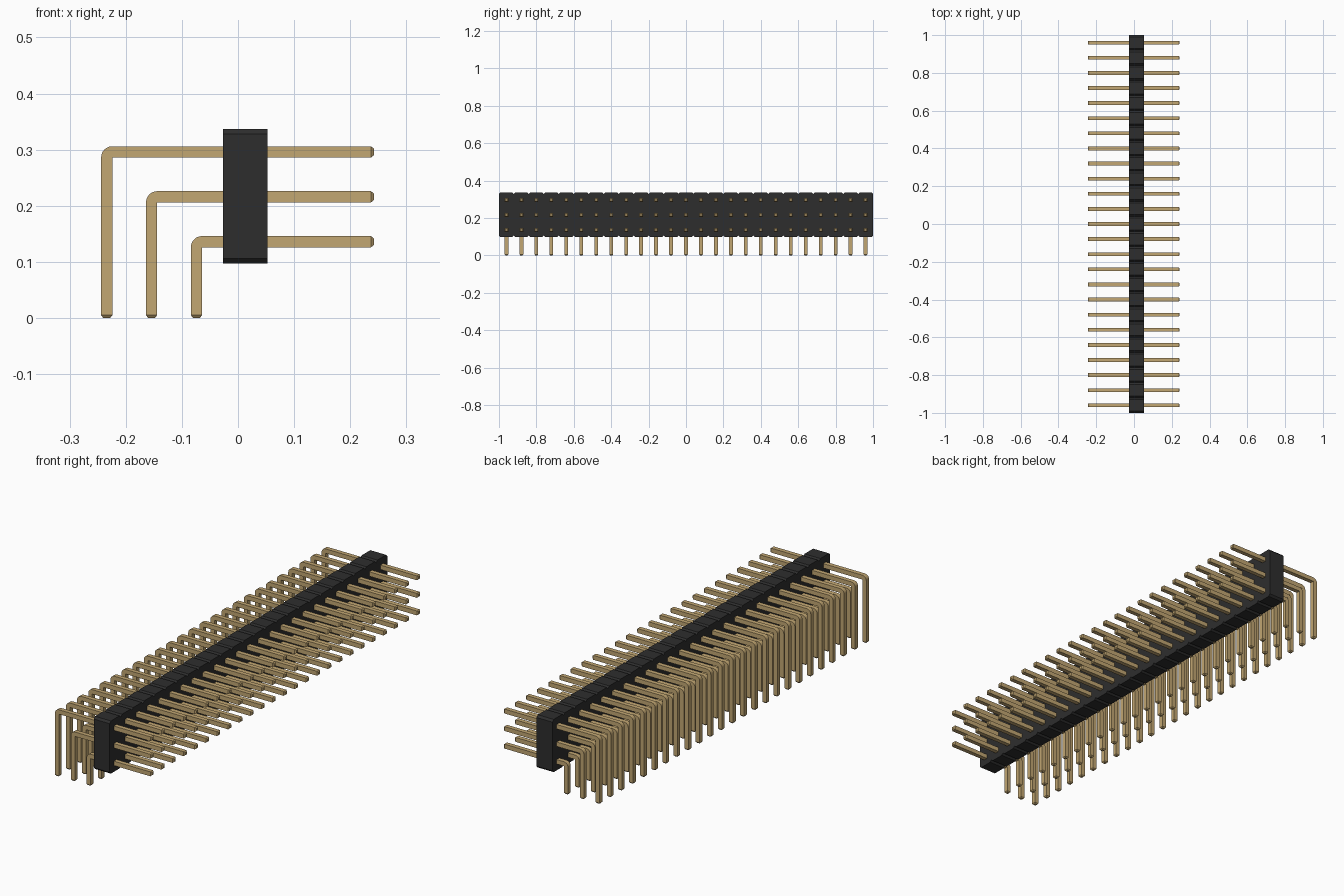
import bpy, bmesh, math
from mathutils import Vector

if "Cube" in bpy.data.objects:
    bpy.data.objects.remove(bpy.data.objects["Cube"])

COUNT, PITCH = 25, 0.08
HALF = 0.01                       # half thickness of a pin
BODY_X = (-0.027, 0.053)
BODY_Z = (0.097, 0.337)
CHAMFER = 0.009
TIP = 0.005                       # length of the tapered pin ends
X_END = 0.242


def material(name, rgb):
    m = bpy.data.materials.new(name)
    m.use_nodes = True
    m.diffuse_color = (*rgb, 1)
    m.node_tree.nodes["Principled BSDF"].inputs["Base Color"].default_value = (*rgb, 1)
    return m


black = material("black plastic", (0.027, 0.027, 0.027))
gold = material("gold pin", (0.54, 0.385, 0.17))


def prism(points, offset):
    """Closed outline extruded along an offset."""
    bm = bmesh.new()
    face = bm.faces.new([bm.verts.new(p) for p in points])
    ext = bmesh.ops.extrude_face_region(bm, geom=[face], use_keep_orig=True)
    verts = [g for g in ext["geom"] if isinstance(g, bmesh.types.BMVert)]
    bmesh.ops.translate(bm, verts=verts, vec=offset)
    bmesh.ops.recalc_face_normals(bm, faces=bm.faces)
    return bm


def finish(bm, name, mat):
    mesh = bpy.data.meshes.new(name)
    bm.to_mesh(mesh)
    bm.free()
    mesh.materials.append(mat)
    obj = bpy.data.objects.new(name, mesh)
    bpy.context.collection.objects.link(obj)
    return obj


# Housing: long block with a V notch between neighbouring pin positions
bottom, top = [], []
for i in range(COUNT):
    y0 = (i - COUNT / 2) * PITCH
    y1 = y0 + PITCH
    for edge, z, s in ((bottom, BODY_Z[0], 1), (top, BODY_Z[1], -1)):
        edge += [(y0, z + s * CHAMFER), (y0 + CHAMFER, z), (y1 - CHAMFER, z)]
        if i == COUNT - 1:
            edge.append((y1, z + s * CHAMFER))
outline = [(BODY_X[0], y, z) for y, z in bottom + top[::-1]]
finish(prism(outline, (BODY_X[1] - BODY_X[0], 0, 0)), "housing", black)


def pin_row(name, x, z):
    """Row of bent pins: level arm at height z, leg going down at x."""
    y = -(COUNT - 1) / 2 * PITCH - HALF
    r = 2 * HALF
    pts = [(X_END - TIP, z - HALF), (X_END - TIP, z + HALF)]
    # Rounded outer bend around the sharp inner corner
    for k in range(7):
        a = math.pi / 2 * (1 + k / 6)
        pts.append((x + HALF + r * math.cos(a), z - HALF + r * math.sin(a)))
    pts += [(x - HALF, TIP), (x + HALF, TIP), (x + HALF, z - HALF)]
    bm = prism([(px, y, pz) for px, pz in pts], (0, 2 * HALF, 0))
    # Tapered ends
    for d in (Vector((1, 0, 0)), Vector((0, 0, -1))):
        end = max(bm.faces, key=lambda f: (f.normal.dot(d) > 0.99) * (10 + f.calc_center_median().dot(d)))
        bmesh.ops.inset_region(bm, faces=[end], thickness=0.004, use_even_offset=True)
        bmesh.ops.translate(bm, verts=end.verts[:], vec=d * TIP)
        bm.normal_update()
    obj = finish(bm, name, gold)
    arr = obj.modifiers.new("repeat", "ARRAY")
    arr.count = COUNT
    arr.use_relative_offset = False
    arr.use_constant_offset = True
    arr.constant_offset_displace = (0, PITCH, 0)
    bpy.ops.object.select_all(action="DESELECT")
    obj.select_set(True)
    bpy.context.view_layer.objects.active = obj
    bpy.ops.object.shade_smooth_by_angle(angle=math.radians(30))


for name, x, z in (("lower_pins", -0.074, 0.136),
                   ("middle_pins", -0.154, 0.216),
                   ("upper_pins", -0.234, 0.296)):
    pin_row(name, x, z)
